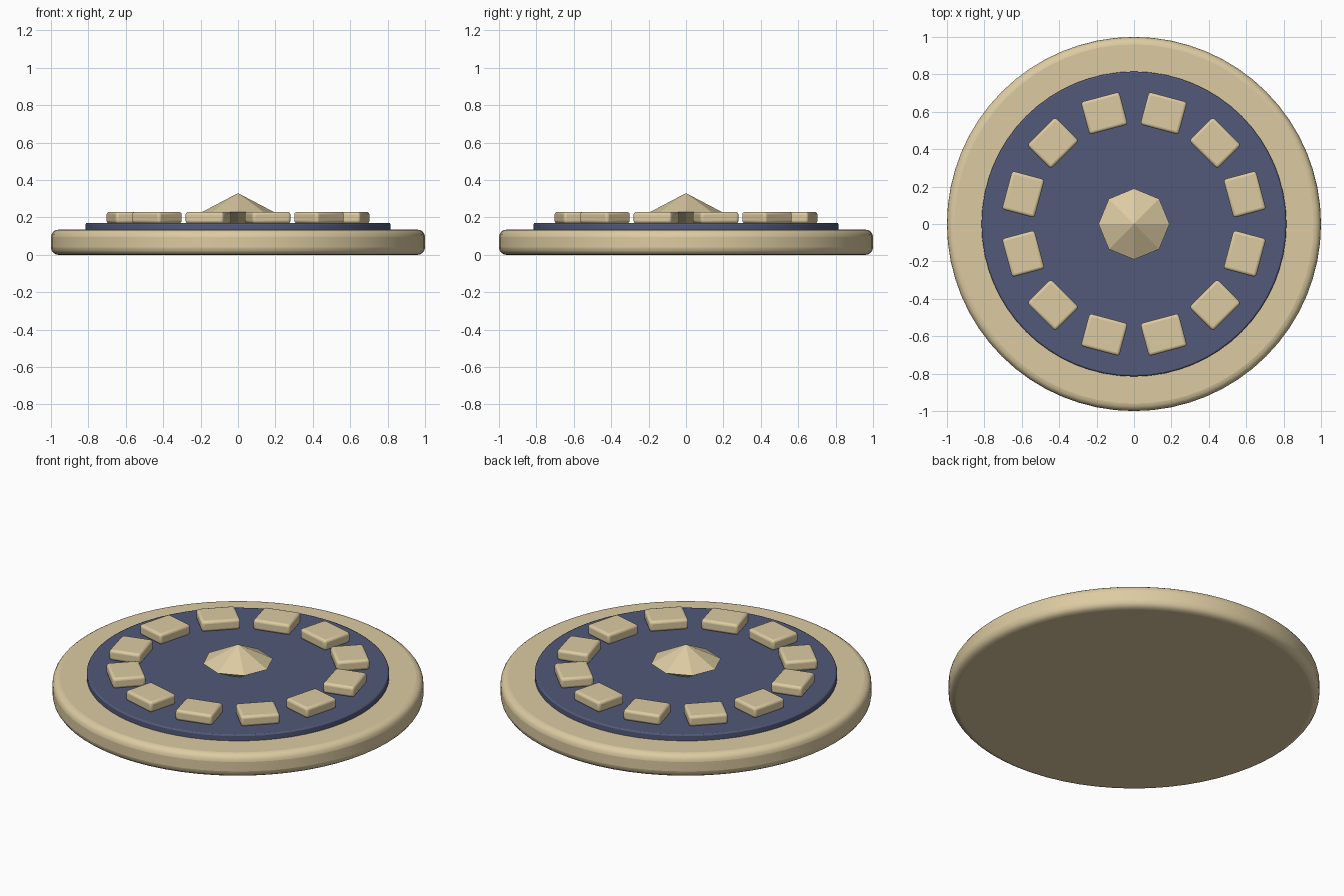
import bpy, bmesh
from math import radians, cos, sin

if "Cube" in bpy.data.objects:
    bpy.data.objects.remove(bpy.data.objects["Cube"])


def material(name, color):
    m = bpy.data.materials.new(name)
    m.diffuse_color = (*color, 1)
    m.use_nodes = True
    m.node_tree.nodes["Principled BSDF"].inputs["Base Color"].default_value = m.diffuse_color
    return m


TAN = material("tan", (0.72, 0.60, 0.36))
BLUE = material("blue", (0.085, 0.10, 0.19))


def finish(ob, name, mat, bevel=0.0, segments=3, smooth=True):
    ob.name = ob.data.name = name
    ob.data.materials.append(mat)
    if smooth:
        bpy.ops.object.shade_smooth_by_angle(angle=radians(35))
    if bevel:
        b = ob.modifiers.new("bevel", "BEVEL")
        b.width, b.segments = bevel, segments
        b.limit_method, b.angle_limit = "ANGLE", radians(40)
    return ob


def disc(name, radius, z0, z1, mat, bevel, segments):
    bpy.ops.mesh.primitive_cylinder_add(vertices=64, radius=radius, depth=z1 - z0,
                                        location=(0, 0, (z0 + z1) / 2))
    return finish(bpy.context.object, name, mat, bevel, segments)


# Rounded base and inset plate
disc("base_disc", 1.0, 0.0, 0.135, TAN, 0.04, 4)
disc("inner_plate", 0.815, 0.10, 0.171, BLUE, 0.008, 2)

# Ring of twelve raised blocks
for i in range(12):
    a = radians(15 + 30 * i)
    bpy.ops.mesh.primitive_cube_add(size=1, location=(0.613 * cos(a), 0.613 * sin(a), 0.199),
                                    rotation=(0, 0, a))
    ob = bpy.context.object
    ob.scale = (0.18, 0.212, 0.062)
    bpy.ops.object.transform_apply(location=False, rotation=False, scale=True)
    finish(ob, f"block_{i + 1}", TAN, 0.015, 3)

# Faceted eight-sided centre gem, widest at mid height
bm = bmesh.new()
rim = [bm.verts.new((0.19 * cos(radians(45 * k)), 0.19 * sin(radians(45 * k)), 0.23))
       for k in range(8)]
top = bm.verts.new((0, 0, 0.33))
bottom = bm.verts.new((0, 0, 0.13))
for k in range(8):
    p, q = rim[k], rim[(k + 1) % 8]
    bm.faces.new((p, q, top))
    bm.faces.new((q, p, bottom))
mesh = bpy.data.meshes.new("centre_gem")
bm.to_mesh(mesh)
bm.free()
gem = bpy.data.objects.new("centre_gem", mesh)
bpy.context.collection.objects.link(gem)
finish(gem, "centre_gem", TAN, smooth=False)
